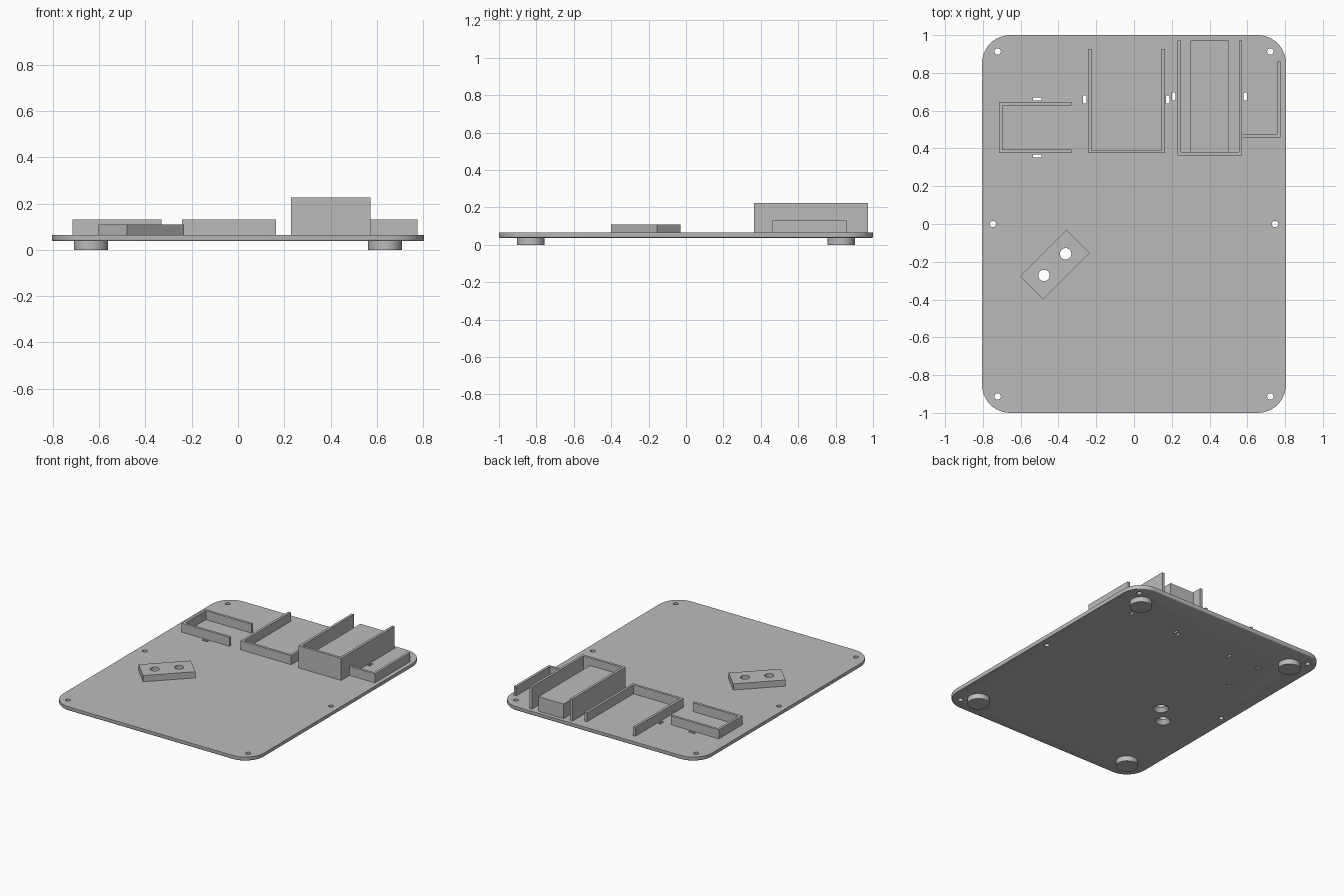
import bpy, bmesh
from math import radians, sin, cos, pi
from mathutils import Matrix, Vector

cube = bpy.data.objects.get("Cube")
if cube:
    bpy.data.objects.remove(cube, do_unlink=True)

grey = bpy.data.materials.new("plain_grey")
grey.use_nodes = True
colour = (0.5, 0.5, 0.5, 1)
grey.diffuse_color = colour
grey.node_tree.nodes["Principled BSDF"].inputs["Base Color"].default_value = colour

BOTTOM, TOP = 0.037, 0.065


def finish(name, bm):
    bmesh.ops.recalc_face_normals(bm, faces=bm.faces)
    mesh = bpy.data.meshes.new(name)
    bm.to_mesh(mesh)
    bm.free()
    mesh.materials.append(grey)
    ob = bpy.data.objects.new(name, mesh)
    bpy.context.collection.objects.link(ob)
    return ob


def add_prism(bm, points, z0, z1):
    """Extrude a plan outline between two heights."""
    face = bm.faces.new([bm.verts.new((x, y, z0)) for x, y in points])
    ext = bmesh.ops.extrude_face_region(bm, geom=[face])["geom"]
    bmesh.ops.translate(bm, vec=(0, 0, z1 - z0),
                        verts=[v for v in ext if isinstance(v, bmesh.types.BMVert)])


def prism(name, points, z0, z1):
    bm = bmesh.new()
    add_prism(bm, points, z0, z1)
    return finish(name, bm)


def rect(x0, x1, y0, y1):
    return [(x0, y0), (x1, y0), (x1, y1), (x0, y1)]


def add_cyl(bm, x, y, r, z0, z1, r_top=None, sides=32):
    bmesh.ops.create_cone(bm, cap_ends=True, segments=sides, radius1=r,
                          radius2=r if r_top is None else r_top, depth=z1 - z0,
                          matrix=Matrix.Translation((x, y, (z0 + z1) / 2)))


def cut(target, name, bm):
    """Subtract a cutter mesh and discard it."""
    cutter = finish(name, bm)
    cutter.hide_render = True
    mod = target.modifiers.new(name, 'BOOLEAN')
    mod.operation, mod.solver, mod.object = 'DIFFERENCE', 'EXACT', cutter
    mod.use_self = True
    bpy.context.view_layer.objects.active = target
    bpy.ops.object.modifier_apply(modifier=mod.name)
    bpy.data.objects.remove(cutter, do_unlink=True)


def smooth(ob):
    bpy.ops.object.select_all(action='DESELECT')
    ob.select_set(True)
    bpy.context.view_layer.objects.active = ob
    bpy.ops.object.shade_smooth_by_angle(angle=radians(30))


# Base plate with rounded corners and a softened bottom rim
W, L, R, STEPS = 0.805, 1.0, 0.15, 12
outline = []
for i, (sx, sy) in enumerate([(1, 1), (-1, 1), (-1, -1), (1, -1)]):
    for k in range(STEPS + 1):
        a = pi / 2 * (i + k / STEPS)
        outline.append((sx * (W - R) + R * cos(a), sy * (L - R) + R * sin(a)))
bm = bmesh.new()
add_prism(bm, outline, BOTTOM, TOP)
rim = [e for e in bm.edges if all(v.co.z < BOTTOM + 0.001 for v in e.verts)]
bmesh.ops.bevel(bm, geom=rim, offset=0.008, segments=3, profile=0.5, affect='EDGES')
plate = finish("base_plate", bm)

# Angled block that carries the two round holes
centre = Vector((-0.419, -0.215))
along = Vector((cos(pi / 4), sin(pi / 4)))
across = Vector((-along.y, along.x))
corners = [centre + along * 0.174 * a + across * 0.0875 * b
           for a, b in [(-1, -1), (1, -1), (1, 1), (-1, 1)]]
holder = prism("angled_block", [tuple(c) for c in corners], TOP, 0.11)
holes = [centre + along * 0.081 * s for s in (-1, 1)]

# Screw holes, tie slots and tapered holes through the plate
bm = bmesh.new()
for sx in (-1, 1):
    add_cyl(bm, sx * 0.747, 0, 0.017, 0, 0.2)
    for sy in (-1, 1):
        add_cyl(bm, sx * 0.722, sy * 0.913, 0.017, 0, 0.2)
for x, y, w, h in [(-0.513, 0.661, 0.023, 0.008), (-0.513, 0.36, 0.023, 0.008),
                   (-0.26, 0.658, 0.009, 0.021), (0.179, 0.658, 0.009, 0.021),
                   (0.21, 0.675, 0.009, 0.021), (0.588, 0.675, 0.009, 0.021)]:
    add_prism(bm, rect(x - w, x + w, y - h, y + h), 0, 0.2)
for p in holes:
    add_cyl(bm, p.x, p.y, 0.052, BOTTOM - 0.001, TOP + 0.001, r_top=0.03)
cut(plate, "plate_cutter", bm)
smooth(plate)

bm = bmesh.new()
for p in holes:
    add_cyl(bm, p.x, p.y, 0.03, 0, 0.2)
cut(holder, "block_cutter", bm)
smooth(holder)

# Open trays: three walls drawn as a U in plan
T = 0.018


def tray_open_back(name, x0, x1, y0, y1, z):
    prism(name, [(x0, y0), (x1, y0), (x1, y1), (x1 - T, y1), (x1 - T, y0 + T),
                 (x0 + T, y0 + T), (x0 + T, y1), (x0, y1)], TOP, z)


def tray_open_left(name, x0, x1, y0, y1, z):
    prism(name, [(x0, y0), (x1, y0), (x1, y0 + T), (x0 + T, y0 + T),
                 (x0 + T, y1 - T), (x1, y1 - T), (x1, y1), (x0, y1)], TOP, z)


tray_open_left("small_tray", -0.715, -0.331, 0.377, 0.645, 0.13)
tray_open_back("wide_tray", -0.243, 0.164, 0.375, 0.926, 0.13)
tray_open_back("tall_tray", 0.23, 0.573, 0.363, 0.972, 0.225)
prism("tall_tray_inner_block", rect(0.30, 0.502, 0.363 + T, 0.972), TOP, 0.17)

# Side tray shares a wall with the tall tray
prism("side_tray", [(0.573, 0.459), (0.776, 0.459), (0.776, 0.861), (0.776 - T, 0.861),
                    (0.776 - T, 0.459 + T), (0.573, 0.459 + T)], TOP, 0.13)

# Four round feet
for sx, side in ((1, "left"), (-1, "right")):
    for sy, end in ((1, "back"), (-1, "front")):
        bm = bmesh.new()
        add_cyl(bm, sx * 0.636, sy * 0.83, 0.073, 0, BOTTOM, sides=48)
        smooth(finish(f"foot_{end}_{side}", bm))
